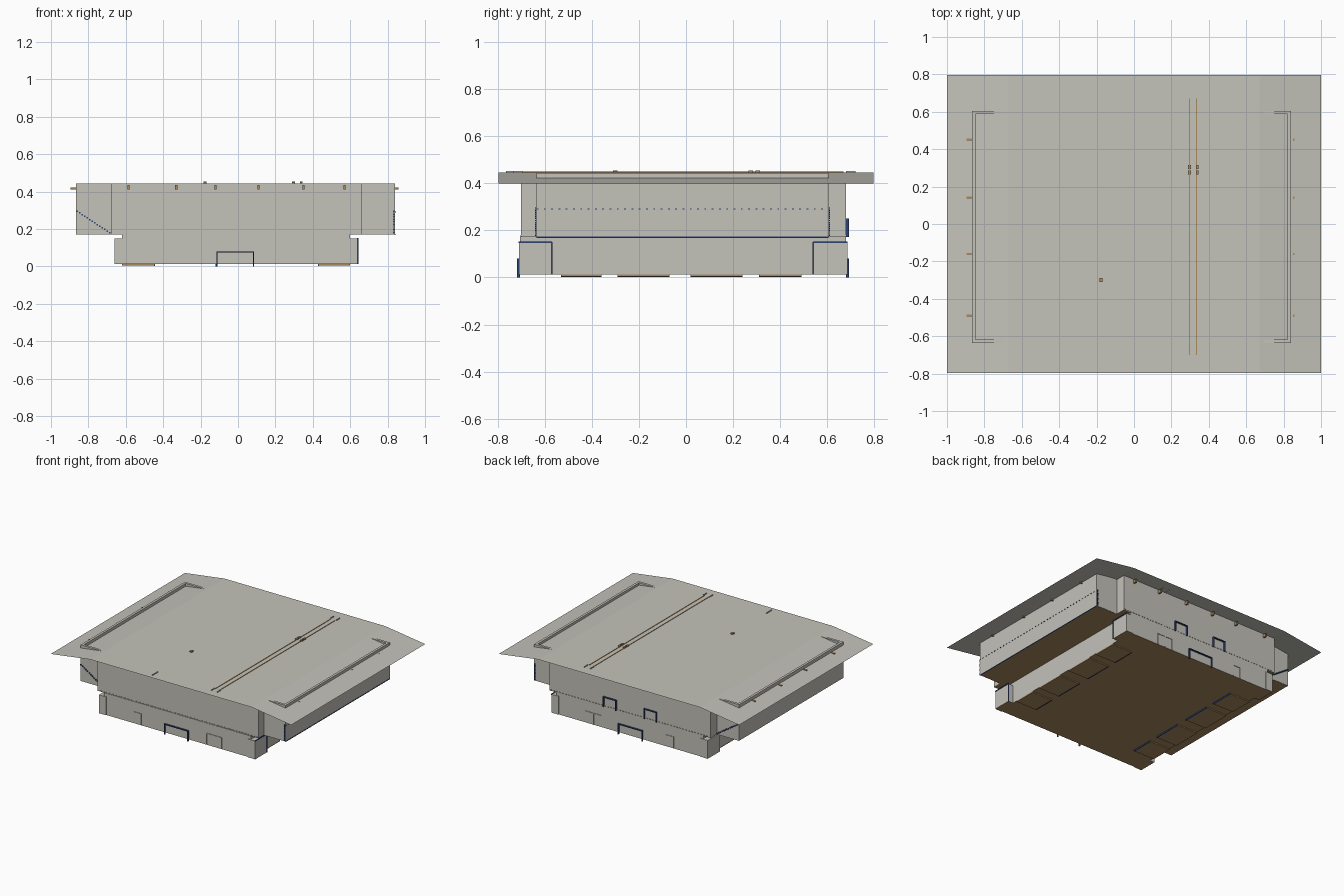
import bpy, bmesh, math

if "Cube" in bpy.data.objects:
    bpy.data.objects.remove(bpy.data.objects["Cube"])


def material(name, rgb):
    m = bpy.data.materials.new(name)
    m.diffuse_color = (*rgb, 1)
    m.use_nodes = True
    m.node_tree.nodes["Principled BSDF"].inputs["Base Color"].default_value = m.diffuse_color
    return m


GREY = material("warm_grey_plaster", (0.55, 0.54, 0.49))
BROWN = material("timber_brown", (0.40, 0.26, 0.115))
NAVY = material("navy_trim", (0.025, 0.055, 0.17))


def finish(bm, name, mats):
    me = bpy.data.meshes.new(name)
    bm.to_mesh(me)
    bm.free()
    for m in mats:
        me.materials.append(m)
    ob = bpy.data.objects.new(name, me)
    bpy.context.collection.objects.link(ob)
    return ob


def add_box(bm, x0, x1, y0, y1, z0, z1):
    r = bmesh.ops.create_cube(bm, size=1)
    for v in r["verts"]:
        v.co.x = x1 if v.co.x > 0 else x0
        v.co.y = y1 if v.co.y > 0 else y0
        v.co.z = z1 if v.co.z > 0 else z0


def boxes(name, items, mat, under=None):
    """Joined boxes; faces looking down take the 'under' material."""
    bm = bmesh.new()
    for b in items:
        add_box(bm, *b)
    bm.normal_update()
    if under:
        for f in bm.faces:
            if f.normal.z < -0.9:
                f.material_index = 1
    return finish(bm, name, [mat, under] if under else [mat])


F, B = -0.70, 0.68          # front and back wall planes

# Lower storey: core and four corner blocks, brown underneath
boxes("lower_core", [(-0.62, 0.60, F - 0.005, B, 0.012, 0.175)], GREY, BROWN)
boxes("corner_blocks",
      [(x0, x1, y0, y1, 0.012, 0.15)
       for x0, x1 in ((-0.66, -0.60), (0.58, 0.64))
       for y0, y1 in ((-0.71, -0.57), (0.54, 0.685))], GREY, BROWN)

# Upper storey
boxes("upper_storey", [(-0.68, 0.66, F, B, 0.172, 0.443)], GREY, BROWN)

# Side wings: floor and thin walls that rise through the sloping roof
W0, W1, T = -0.635, 0.605, 0.018
for name, xo, xi in (("left_wing", -0.865, -0.67), ("right_wing", 0.84, 0.65)):
    s = 1 if xo > 0 else -1
    a, b = sorted((xo, xi))
    c, d = sorted((xo, xo - s * T))
    boxes(name + "_walls", [(c, d, W0, W1, 0.172, 0.443),
                            (a, b, W0, W0 + T, 0.172, 0.443),
                            (a, b, W1 - T, W1, 0.172, 0.443)], GREY, BROWN)
    boxes(name + "_floor", [(a + 0.002, b - 0.002, W0 + 0.002, W1 - 0.002,
                             0.17, 0.185)], GREY, BROWN)

# Roof: one folded sheet, flat in the middle, sloping at both sides
bm = bmesh.new()
rows = [[bm.verts.new((x, y, z)) for x, z in
         ((-1, 0.40), (-0.67, 0.446), (0.67, 0.446), (1, 0.40))]
        for y in (-0.797, 0.797)]
for i in range(3):
    bm.faces.new((rows[0][i], rows[0][i + 1], rows[1][i + 1], rows[1][i]))
finish(bm, "roof", [GREY])

# Ridge rails along the roof with couplings and end clips
boxes("roof_rails", [(x - 0.003, x + 0.003, -0.70, 0.67, 0.444, 0.449)
                     for x in (0.297, 0.335)], BROWN)
boxes("rail_couplings", [(x - 0.007, x + 0.007, y - 0.01, y + 0.01, 0.444, 0.455)
                         for x in (0.297, 0.338) for y in (0.275, 0.305)], BROWN)
boxes("rail_clips", [(x - 0.003, x + 0.003, y - 0.02, y + 0.02, 0.444, 0.452)
                     for x in (0.292, 0.342) for y in (-0.715, 0.70)], GREY)
boxes("roof_vent", [(-0.185, -0.168, -0.31, -0.29, 0.444, 0.455)], BROWN)
boxes("roof_strip", [(-0.18, -0.174, -0.765, -0.70, 0.444, 0.452)], GREY)

# Beam ends under the eaves
ends = []
for x in (-0.585, -0.33, -0.12, 0.11, 0.35, 0.57):
    ends += [(x - 0.006, x + 0.006, F - 0.025, F + 0.01, 0.412, 0.436),
             (x - 0.006, x + 0.006, B - 0.01, B + 0.025, 0.412, 0.436)]
for y in (-0.49, -0.16, 0.14, 0.45):
    ends += [(-0.895, -0.86, y - 0.006, y + 0.006, 0.412, 0.421),
             (0.835, 0.858, y - 0.006, y + 0.006, 0.412, 0.421)]
boxes("beam_ends", ends, BROWN)


def frame(x0, x1, z0, z1, y, side, w=0.006, d=0.012):
    """Door frame: two posts and a head standing off a wall."""
    a, b = sorted((y, y + side * d))
    return [(x0, x0 + w, a, b, z0, z1), (x1 - w, x1, a, b, z0, z1),
            (x0, x1, a, b, z1 - w, z1)]


# Navy door frames, front and back
boxes("front_door_frame", frame(-0.115, 0.085, 0, 0.08, F - 0.005, -1), NAVY)
boxes("back_door_frames",
      frame(-0.12, 0.085, 0, 0.08, B, 1) + frame(0.10, 0.21, 0.172, 0.25, B, 1)
      + frame(-0.235, -0.13, 0.172, 0.25, B, 1), NAVY)

# Plain doors in the wall colour
side_doors = []
for y, s in ((F - 0.005, -1), (B, 1)):
    side_doors += frame(-0.375, -0.31, 0.015, 0.10, y, s, 0.005, 0.004)
    side_doors += frame(0.23, 0.295, 0.015, 0.10, y, s, 0.005, 0.004)
    side_doors += frame(0.295, 0.36, 0.015, 0.10, y, s, 0.005, 0.004)
boxes("side_door_frames", side_doors, GREY)

# Row of small studs between the storeys
boxes("stud_course", [(x / 40 - 0.005, x / 40 + 0.005, a, b, 0.176, 0.181)
                      for x in range(-26, 27)
                      for a, b in ((F - 0.004, F), (B, B + 0.004))], GREY)

# Dotted trim on the wings: stepped on the left, upright on the right
dots = []
for y, s in ((W0, -1), (W1, 1)):
    a, b = sorted((y, y + s * 0.006))
    for i in range(14):
        t = i / 13
        x, z = -0.86 + 0.175 * t, 0.295 - 0.115 * t
        dots.append((x - 0.004, x + 0.004, a, b, z - 0.004, z + 0.004))
        dots.append((0.83, 0.838, a, b, z - 0.003, z + 0.003))
boxes("wing_end_trim", dots, NAVY)
boxes("wing_side_studs", [(0.84, 0.844, W0 + i * 0.031, W0 + i * 0.031 + 0.008,
                           0.289, 0.293) for i in range(40)], NAVY)
boxes("wing_base_trim", [(0.838, 0.842, W0, W1, 0.168, 0.173)], NAVY)

# Navy edging on the right corner blocks
edging = []
for y0, y1, e in ((-0.712, -0.57, -0.57), (0.54, 0.687, 0.54)):
    edging += [(0.636, 0.643, y0, y1, 0.147, 0.153),
               (0.636, 0.643, e - 0.003, e + 0.003, 0.012, 0.15)]
boxes("corner_edging", edging, NAVY)

# Foot plates under the floor with navy inner edges
spans = ((-0.53, -0.36), (-0.29, -0.07), (0.02, 0.24), (0.31, 0.49))
boxes("foot_plates", [(a, b, y0, y1, 0.004, 0.013) for y0, y1 in spans
                      for a, b in ((-0.62, -0.447), (0.43, 0.60))], BROWN)
boxes("foot_plate_edges", [(x - 0.003, x + 0.003, y0, y1, 0.002, 0.013)
                           for y0, y1 in spans for x in (-0.447, 0.43)], NAVY)
